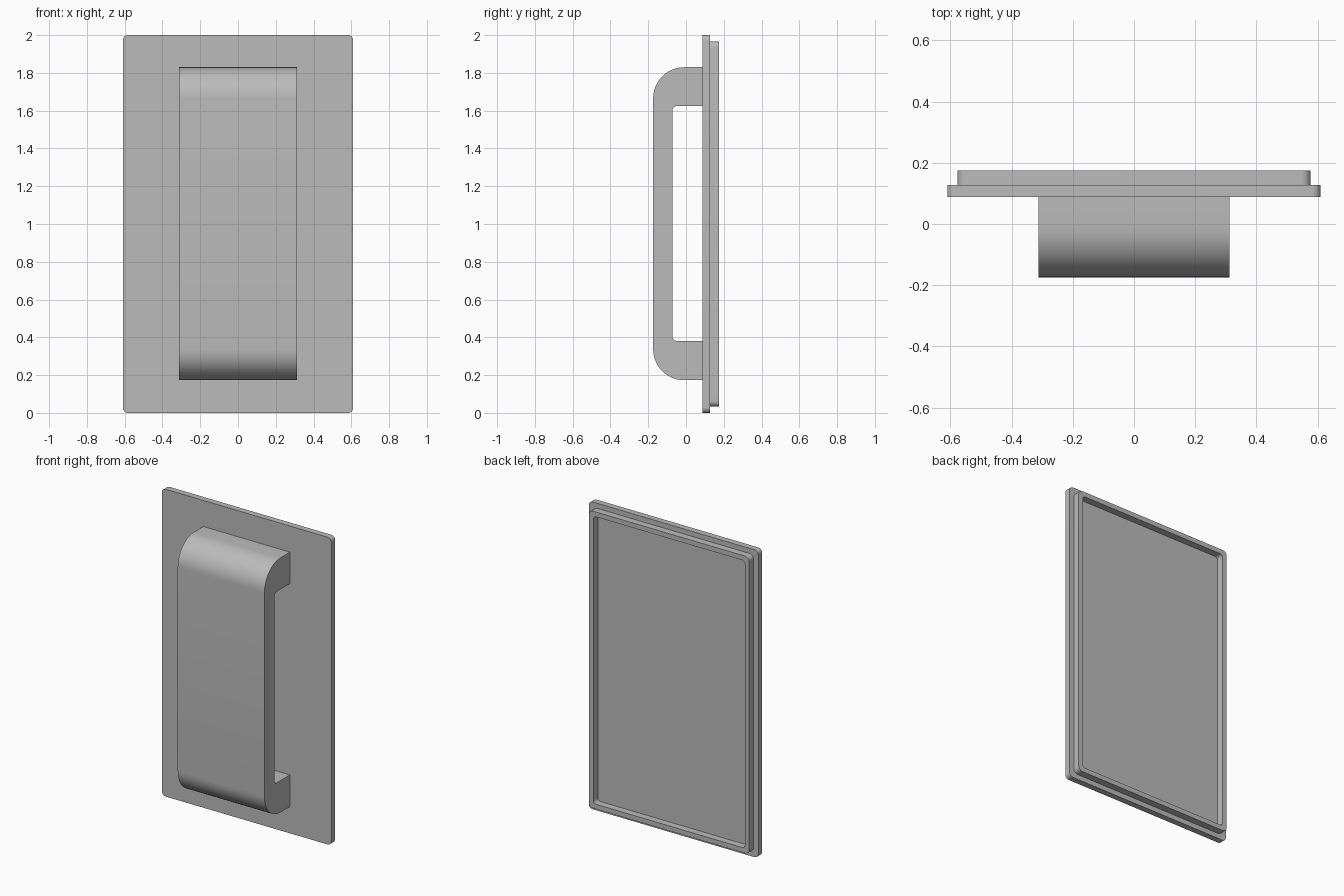
import bpy, bmesh, math
from mathutils import Vector

cube = bpy.data.objects.get("Cube")
if cube:
    bpy.data.objects.remove(cube, do_unlink=True)

gray = bpy.data.materials.new("plain gray")
gray.use_nodes = True
color = (0.5, 0.5, 0.5, 1)
gray.diffuse_color = color
gray.node_tree.nodes["Principled BSDF"].inputs["Base Color"].default_value = color


def rounded(corners, steps=12):
    """Outline from (u, v, radius) corners, with right-angle corners filleted."""
    points = []
    for i, (u, v, r) in enumerate(corners):
        p = Vector((u, v))
        if r == 0:
            points.append(p)
            continue
        a = (Vector(corners[i - 1][:2]) - p).normalized()
        b = (Vector(corners[(i + 1) % len(corners)][:2]) - p).normalized()
        for k in range(steps + 1):
            t = math.pi / 2 * k / steps
            points.append(p + r * (a * (1 - math.sin(t)) + b * (1 - math.cos(t))))
    return points


def rectangle(half_x, half_z, r):
    """Rounded upright rectangle about the plate centre."""
    return rounded([(-half_x, 1 - half_z, r), (half_x, 1 - half_z, r),
                    (half_x, 1 + half_z, r), (-half_x, 1 + half_z, r)])


def finish(name, bm):
    bmesh.ops.recalc_face_normals(bm, faces=bm.faces)
    mesh = bpy.data.meshes.new(name)
    bm.to_mesh(mesh)
    bm.free()
    mesh.materials.append(gray)
    obj = bpy.data.objects.new(name, mesh)
    bpy.context.collection.objects.link(obj)
    bpy.ops.object.select_all(action='DESELECT')
    obj.select_set(True)
    bpy.context.view_layer.objects.active = obj
    bpy.ops.object.shade_smooth_by_angle(angle=math.radians(30))
    return obj


def prism(name, outline, place, offset):
    """Extrude a flat outline along offset."""
    bm = bmesh.new()
    face = bm.faces.new([bm.verts.new(place(p)) for p in outline])
    new = bmesh.ops.extrude_face_region(bm, geom=[face], use_keep_orig=True)
    verts = [g for g in new["geom"] if isinstance(g, bmesh.types.BMVert)]
    bmesh.ops.translate(bm, verts=verts, vec=offset)
    return finish(name, bm)


def frame(name, outer, inner, y0, y1):
    """Hollow frame between two outlines with equal point counts."""
    bm = bmesh.new()
    loops = [[bm.verts.new((p.x, y, p.y)) for p in line]
             for line, y in ((outer, y0), (outer, y1), (inner, y1), (inner, y0))]
    n = len(outer)
    for j in range(4):
        a, b = loops[j], loops[(j + 1) % 4]
        for i in range(n):
            k = (i + 1) % n
            bm.faces.new((a[i], a[k], b[k], b[i]))
    return finish(name, bm)


FRONT, BACK, RIM_BACK = 0.088, 0.128, 0.174

# Flat mounting plate
prism("plate", rectangle(0.61, 1.0, 0.028),
      lambda p: (p.x, FRONT, p.y), (0, BACK - FRONT, 0))

# Raised rim around the back
frame("back_rim", rectangle(0.577, 0.967, 0.03), rectangle(0.545, 0.935, 0.02),
      BACK, RIM_BACK)

# Wide bracket handle, drawn in side profile
low, high, grip = 0.173, 1.83, -0.174
profile = rounded([
    (FRONT, low, 0), (grip, low, 0.165), (grip, high, 0.165), (FRONT, high, 0),
    (FRONT, 1.625, 0), (-0.072, 1.625, 0.025), (-0.072, 0.38, 0.025), (FRONT, 0.38, 0),
])
prism("handle", profile, lambda p: (-0.312, p.x, p.y), (0.624, 0, 0))
